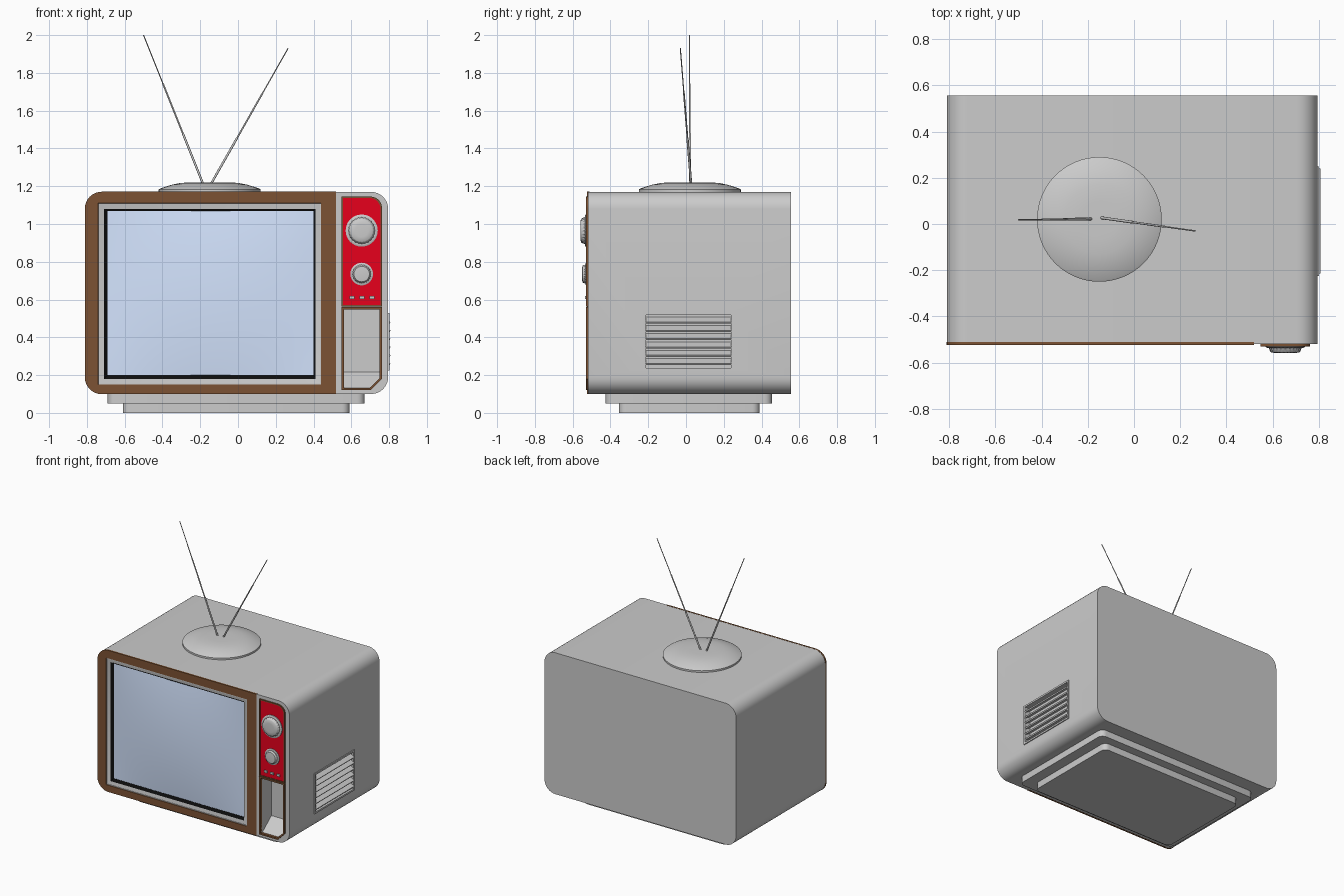
import bpy, bmesh, math
from mathutils import Vector, Matrix

if "Cube" in bpy.data.objects:
    bpy.data.objects.remove(bpy.data.objects["Cube"])

def mat(name, c):
    m = bpy.data.materials.new(name)
    m.diffuse_color = (*c, 1)
    m.use_nodes = True
    m.node_tree.nodes["Principled BSDF"].inputs["Base Color"].default_value = m.diffuse_color
    return m

WOOD = mat("wood", (0.2, 0.085, 0.033))
RED = mat("red", (0.8, 0.0, 0.012))
BLACK = mat("black", (0.004, 0.004, 0.004))
GLASS = mat("glass", (0.66, 0.78, 1.0))

def finish(name, bm, m=None, angle=35):
    bmesh.ops.remove_doubles(bm, verts=bm.verts, dist=1e-5)
    bmesh.ops.recalc_face_normals(bm, faces=bm.faces)
    me = bpy.data.meshes.new(name)
    bm.to_mesh(me)
    bm.free()
    ob = bpy.data.objects.new(name, me)
    bpy.context.collection.objects.link(ob)
    if m:
        me.materials.append(m)
    smooth(ob, angle)
    return ob

def smooth(ob, angle=35):
    bpy.ops.object.select_all(action='DESELECT')
    ob.select_set(True)
    bpy.context.view_layer.objects.active = ob
    bpy.ops.object.shade_smooth_by_angle(angle=math.radians(angle))

def loft(name, loops, m=None, ring=False):
    """Skin equal-length loops; cap the ends, or join last to first for a ring."""
    bm = bmesh.new()
    vs = [[bm.verts.new(p) for p in l] for l in loops]
    pairs = list(zip(vs, vs[1:])) + ([(vs[-1], vs[0])] if ring else [])
    n = len(vs[0])
    for a, b in pairs:
        for i in range(n):
            j = (i + 1) % n
            bm.faces.new((a[i], a[j], b[j], b[i]))
    if not ring:
        bm.faces.new(vs[0])
        bm.faces.new(vs[-1])
    return finish(name, bm, m)

def rr(x0, x1, z0, z1, y, r=(0, 0, 0, 0), seg=8):
    """Rounded rectangle in the xz plane at depth y."""
    pts = []
    corners = [(x0, z0, 1, 1), (x1, z0, -1, 1), (x1, z1, -1, -1), (x0, z1, 1, -1)]
    for k, (x, z, sx, sz) in enumerate(corners):
        for i in range(seg + 1):
            a = math.pi * (1 + k / 2) + math.pi / 2 * i / seg
            pts.append((x + r[k] * (sx + math.cos(a)), y, z + r[k] * (sz + math.sin(a))))
    return pts

def circle(cx, cz, y, r, n=48, ridge=0):
    return [(cx + (r - ridge * (i % 2)) * math.cos(math.tau * i / n), y,
             cz + (r - ridge * (i % 2)) * math.sin(math.tau * i / n)) for i in range(n)]

def box(name, lo, hi, m=None, tilt=0, bevel=0):
    lo, hi = Vector(lo), Vector(hi)
    bm = bmesh.new()
    bmesh.ops.create_cube(bm, size=1)
    bmesh.ops.scale(bm, vec=hi - lo, verts=bm.verts)
    if bevel:
        up = [e for e in bm.edges if abs(e.verts[0].co.z - e.verts[1].co.z) > 1e-4]
        bmesh.ops.bevel(bm, geom=up, offset=bevel, segments=5, profile=0.5, affect='EDGES')
    bm.transform(Matrix.Translation((lo + hi) / 2) @ Matrix.Rotation(tilt, 4, 'Y'))
    return finish(name, bm, m)

# Cabinet with pockets for screen, compartment and side vent
R = 0.09
cabinet = loft("cabinet", [rr(-0.81, 0.795, 0.10, 1.17, y, (R,) * 4) for y in (-0.52, 0.557)])
comp = (0, 0.055, 0, 0)
cutters = [
    box("screen_cutter", (-0.735, -0.7, 0.155), (0.435, -0.47, 1.105)),
    loft("compartment_cutter", [rr(0.56, 0.75, 0.13, 0.55, y, comp, 1) for y in (-0.7, -0.40)]),
    box("vent_cutter", (0.755, -0.215, 0.235), (0.9, 0.245, 0.52)),
]
for c in cutters:
    c.hide_render = True
    b = cabinet.modifiers.new("cut", 'BOOLEAN')
    b.object, b.operation, b.solver = c, 'DIFFERENCE', 'EXACT'
    bpy.context.view_layer.objects.active = cabinet
    bpy.ops.object.modifier_apply(modifier=b.name)
for c in cutters:
    bpy.data.objects.remove(c)
smooth(cabinet)

# Screen surround
wr = (R, 0, 0, R)
loft("wood_frame", [rr(-0.811, 0.52, 0.099, 1.171, -0.51, wr), rr(-0.811, 0.52, 0.099, 1.171, -0.523, wr),
                    rr(-0.74, 0.44, 0.15, 1.11, -0.523), rr(-0.735, 0.435, 0.155, 1.105, -0.51)], WOOD, True)
def rect_ring(name, a, w, y0, y1, y2, m=None):
    x0, x1, z0, z1 = a
    inner = (x0 + w, x1 - w, z0 + w, z1 - w)
    loft(name, [rr(*a, y0, seg=1), rr(*a, y1, seg=1), rr(*inner, y2, seg=1), rr(*inner, y0, seg=1)], m, True)
rect_ring("screen_bezel", (-0.74, 0.44, 0.15, 1.11), 0.031, -0.475, -0.518, -0.51)
rect_ring("screen_seal", (-0.71, 0.41 + 0.01, 0.18, 1.09), 0.02, -0.475, -0.511, -0.50, BLACK)

# Bulging glass
bm = bmesh.new()
bmesh.ops.create_grid(bm, x_segments=20, y_segments=20, size=1)
for v in bm.verts:
    u, w = v.co.x, v.co.y
    v.co = (-0.145 + 0.55 * u, -0.497 - 0.027 * (1 - u * u) * (1 - w * w), 0.635 + 0.45 * w)
bmesh.ops.recalc_face_normals(bm, faces=bm.faces)
if next(iter(bm.faces)).normal.y > 0:
    bmesh.ops.reverse_faces(bm, faces=bm.faces)
glass = finish("screen_glass", bm, GLASS)
if glass.data.polygons[0].normal.y > 0:
    glass.data.flip_normals()

# Control panel and its trim
top = (0, 0, 0.06, 0)
loft("control_panel", [rr(0.552, 0.758, 0.57, 1.14, y, top) for y in (-0.51, -0.526)], RED)
def trim(name, a, r, seg, w):
    x0, x1, z0, z1 = a
    inner = (x0 + w, x1 - w, z0 + w, z1 - w)
    ri = tuple(max(0, q - w * 0.6) for q in r)
    loft(name, [rr(*a, -0.51, r, seg), rr(*a, -0.53, r, seg),
                rr(*inner, -0.53, ri, seg), rr(*inner, -0.51, ri, seg)], WOOD, True)
trim("panel_trim", (0.548, 0.762, 0.563, 1.145), top, 8, 0.008)
trim("compartment_trim", (0.548, 0.762, 0.12, 0.56), (0, 0.06, 0, 0), 1, 0.012)

# Knobs: flange, ridged grip, domed cap
for name, cz, r, d in (("large_knob", 0.965, 0.085, 0.035), ("small_knob", 0.735, 0.06, 0.027)):
    x, y = 0.655, -0.522
    loft(name, [circle(x, cz, y, r), circle(x, cz, y - 0.3 * d, r), circle(x, cz, y - 0.4 * d, r * 0.92),
                circle(x, cz, y - 0.4 * d, r * 0.84, ridge=0.004), circle(x, cz, y - 0.9 * d, r * 0.76, ridge=0.004),
                circle(x, cz, y - d, r * 0.68), circle(x, cz, y - 1.06 * d, r * 0.4)])
for i in range(3):
    x = 0.603 + 0.053 * i
    box(f"push_button_{i + 1}", (x - 0.013, -0.534, 0.602), (x + 0.013, -0.52, 0.618))

# Sloping compartment floor
loft("compartment_floor", [[(x, -0.515, 0.125), (x, -0.395, 0.125), (x, -0.395, 0.22)] for x in (0.558, 0.752)])

# Side vent: frame and tilted slats
vo, vi = ((-0.225, 0.25, 0.225, 0.53), (-0.212, 0.237, 0.238, 0.517))
def yz(a, x):
    return [(x, a[0], a[2]), (x, a[1], a[2]), (x, a[1], a[3]), (x, a[0], a[3])]
loft("vent_frame", [yz(vo, 0.785), yz(vo, 0.802), yz(vi, 0.802), yz(vi, 0.76)], None, True)
for i in range(6):
    z = 0.27 + 0.044 * i
    box(f"vent_slat_{i + 1}", (0.757, -0.214, z - 0.005), (0.809, 0.24, z + 0.005), tilt=math.radians(30))

# Stepped plinth
box("plinth_upper", (-0.69, -0.425, 0.05), (0.67, 0.455, 0.13), bevel=0.04)
box("plinth_lower", (-0.61, -0.355, 0.0), (0.59, 0.39, 0.06), bevel=0.04)

# Antenna dish base and telescopic rods
prof = ((0.27, 1.165), (0.27, 1.183), (0.262, 1.188), (0.20, 1.208), (0.15, 1.218), (0.08, 1.22))
loft("antenna_base", [[(p[0], p[2] + 0.02, z) for p in circle(-0.15, 0, 0, r, 64)] for r, z in prof])
def rod(name, a, b, r):
    a, b = Vector(a), Vector(b)
    bm = bmesh.new()
    bmesh.ops.create_cone(bm, cap_ends=True, segments=12, radius1=r, radius2=r, depth=(b - a).length)
    bm.transform(Matrix.Translation((a + b) / 2) @ (b - a).to_track_quat('Z', 'Y').to_matrix().to_4x4())
    finish(name, bm)
for side, a, b in (("left", (-0.18, 0.022, 1.20), (-0.50, 0.018, 2.0)),
                   ("right", (-0.15, 0.028, 1.20), (0.265, -0.03, 1.93))):
    a, b = Vector(a), Vector(b)
    for i, (t0, t1, r) in enumerate(((0, 0.35, 0.006), (0.33, 0.68, 0.0045), (0.66, 1, 0.003))):
        rod(f"{side}_antenna_{i + 1}", a.lerp(b, t0), a.lerp(b, t1), r)
